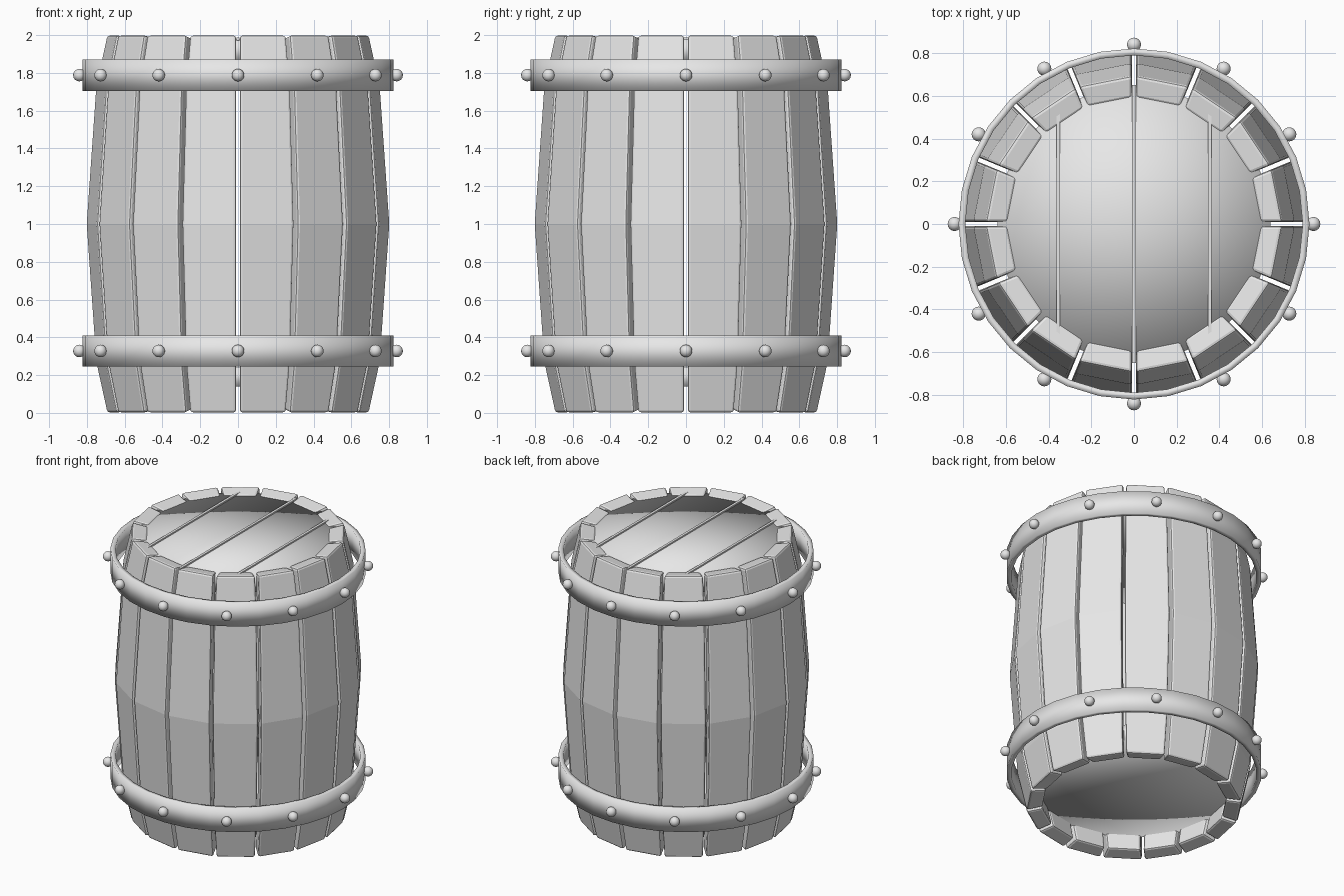
import bpy, bmesh, math
from mathutils import Matrix

cube = bpy.data.objects.get("Cube")
if cube:
    bpy.data.objects.remove(cube, do_unlink=True)

grey = bpy.data.materials.new("plain_grey")
grey.use_nodes = True
grey.diffuse_color = (0.8, 0.8, 0.8, 1)
grey.node_tree.nodes["Principled BSDF"].inputs["Base Color"].default_value = (0.8, 0.8, 0.8, 1)

STAVES = 16
STEP = 2 * math.pi / STAVES
GAP = 0.02


def finish(name, bm, smooth=False):
    bmesh.ops.recalc_face_normals(bm, faces=bm.faces)
    for f in bm.faces:
        f.smooth = smooth
    mesh = bpy.data.meshes.new(name)
    bm.to_mesh(mesh)
    bm.free()
    mesh.materials.append(grey)
    obj = bpy.data.objects.new(name, mesh)
    bpy.context.collection.objects.link(obj)
    return obj


def loft(bm, rings, closed=False):
    """Skin equal-length rings of points; cap the ends unless closed."""
    loops = [[bm.verts.new(p) for p in ring] for ring in rings]
    n = len(loops[0])
    pairs = list(zip(loops, loops[1:]))
    if closed:
        pairs.append((loops[-1], loops[0]))
    for a, b in pairs:
        for i in range(n):
            j = (i + 1) % n
            bm.faces.new((a[i], a[j], b[j], b[i]))
    if not closed:
        bm.faces.new(loops[0])
        bm.faces.new(loops[-1])


# Staves: bent planks, each (outer radius, outer z, inner radius, inner z)
half = [(0.682, 0.0, 0.58, 0.02), (0.74, 0.27, 0.64, 0.28), (0.79, 1.0, 0.69, 1.0)]
profile = half + [(ro, 2 - zo, ri, 2 - zi) for ro, zo, ri, zi in half[-2::-1]]
bm = bmesh.new()
rings = []
for ro, zo, ri, zi in profile:
    wo = ro * math.tan(STEP / 2) - GAP / 2
    wi = ri * math.tan(STEP / 2) - GAP / 2
    rings.append([(ro, -wo, zo), (ro, wo, zo), (ri, wi, zi), (ri, -wi, zi)])
loft(bm, rings)
stave = finish("stave_1", bm)
bevel = stave.modifiers.new("rounded_edges", "BEVEL")
bevel.width = 0.014
bevel.segments = 2
bevel.limit_method = "ANGLE"
bevel.angle_limit = math.radians(30)
stave.rotation_euler.z = STEP / 2
for i in range(1, STAVES):
    copy = stave.copy()
    copy.name = f"stave_{i + 1}"
    copy.rotation_euler.z = STEP * (i + 0.5)
    bpy.context.collection.objects.link(copy)


# Lid and base: softly shaded discs held inside the staves
def disc(name, bottom, top):
    bm = bmesh.new()
    bmesh.ops.create_cone(bm, cap_ends=True, cap_tris=True, segments=48,
                          radius1=0.64, radius2=0.64, depth=top - bottom,
                          matrix=Matrix.Translation((0, 0, (top + bottom) / 2)))
    finish(name, bm, True)


disc("lid", 1.86, 1.978)
disc("base", 0.14, 0.24)

# Thin seams across the lid
for name, x in (("right_lid_seam", -0.355), ("middle_lid_seam", 0), ("left_lid_seam", 0.355)):
    length = 2 * math.sqrt(0.65 ** 2 - x * x)
    bm = bmesh.new()
    bmesh.ops.create_cube(bm, size=1, matrix=Matrix.Translation((x, 0, 1.98))
                          @ Matrix.Diagonal((0.018, length, 0.016, 1)))
    finish(name, bm)


# Hoops with their rivets
def hoop(name, z):
    bm = bmesh.new()
    h = 0.083
    section = [(0.822, -h), (0.822, h), (0.79, h), (0.79, -h)]
    rings = []
    for i in range(32):
        a = 2 * math.pi * i / 32
        rings.append([(r * math.cos(a), r * math.sin(a), z + dz) for r, dz in section])
    loft(bm, rings, closed=True)
    finish(name + "_hoop", bm, True)

    bm = bmesh.new()
    for i in range(12):
        a = math.pi * i / 6
        bmesh.ops.create_uvsphere(bm, u_segments=16, v_segments=10, radius=0.033,
                                  matrix=Matrix.Translation((0.84 * math.cos(a), 0.84 * math.sin(a), z)))
    finish(name + "_rivets", bm, True)


hoop("lower", 0.328)
hoop("upper", 1.788)
